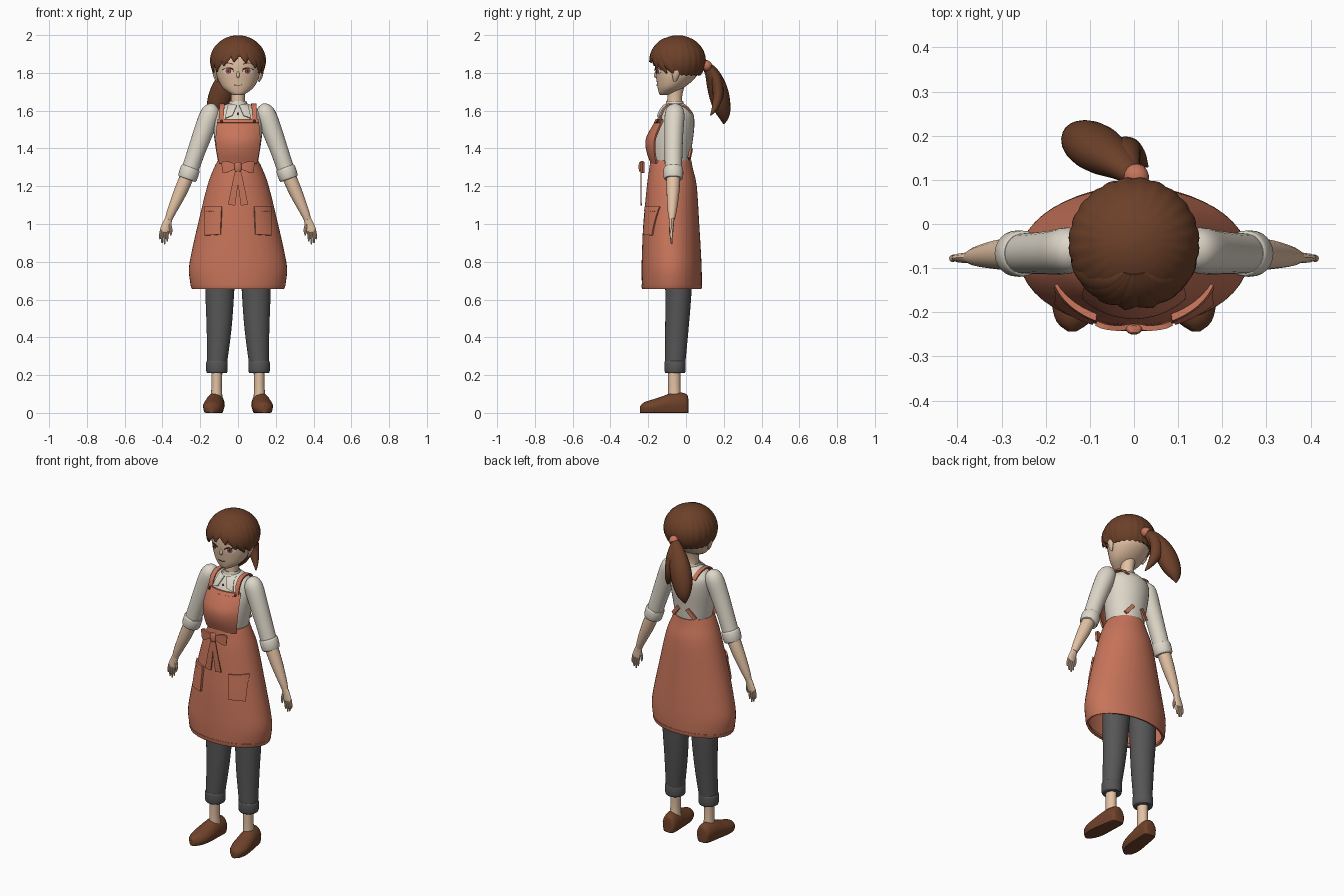
import bpy, bmesh, math
from mathutils import Vector

if "Cube" in bpy.data.objects:
    bpy.data.objects.remove(bpy.data.objects["Cube"])


def material(name, r, g, b):
    m = bpy.data.materials.new(name)
    lin = [(c / 255 / 12.92) if c < 11 else ((c / 255 + 0.055) / 1.055) ** 2.4 for c in (r, g, b)]
    m.diffuse_color = (*lin, 1)
    m.use_nodes = True
    m.node_tree.nodes["Principled BSDF"].inputs["Base Color"].default_value = m.diffuse_color
    return m


SKIN = material("skin", 228, 194, 164)
SHIRT = material("cream_cloth", 222, 215, 201)
APRON = material("terracotta_cloth", 199, 116, 90)
HAIR = material("brown_hair", 108, 64, 41)
PANTS = material("grey_cloth", 86, 86, 87)
SHOE = material("brown_leather", 112, 66, 42)
WHITE = material("eye_white", 238, 228, 220)
IRIS = material("iris_rose", 160, 88, 78)
DARK = material("dark_line", 70, 38, 28)


def add(name, rows, mat, closed=True, caps=(True, True), solid=0, mirror=False):
    """Skin a list of point rows, optionally closed, capped, thickened and mirrored."""
    bm = bmesh.new()
    grid = [[bm.verts.new(p) for p in row] for row in rows]
    n = len(grid[0])
    for a, b in zip(grid, grid[1:]):
        for i in range(n if closed else n - 1):
            j = (i + 1) % n
            bm.faces.new((a[i], a[j], b[j], b[i]))
    if closed and caps[0]:
        bm.faces.new(grid[0])
    if closed and caps[1]:
        bm.faces.new(grid[-1])
    bmesh.ops.remove_doubles(bm, verts=bm.verts, dist=1e-5)
    bmesh.ops.recalc_face_normals(bm, faces=bm.faces)
    if solid:
        bmesh.ops.solidify(bm, geom=bm.faces[:], thickness=solid)
        bmesh.ops.recalc_face_normals(bm, faces=bm.faces)
    me = bpy.data.meshes.new(name)
    bm.to_mesh(me)
    bm.free()
    me.materials.append(mat)
    ob = bpy.data.objects.new(name, me)
    bpy.context.collection.objects.link(ob)
    bpy.context.view_layer.objects.active = ob
    ob.select_set(True)
    bpy.ops.object.shade_smooth_by_angle(angle=math.radians(40))
    ob.select_set(False)
    if mirror:
        ob.modifiers.new("mirror", 'MIRROR').use_mirror_merge = False
    return ob


def smooth(pts, n=4):
    """Catmull-Rom resampling of tuples of any length."""
    out, last = [], len(pts) - 1
    for i in range(last):
        p0, p1, p2, p3 = pts[max(i - 1, 0)], pts[i], pts[i + 1], pts[min(i + 2, last)]
        for k in range(n):
            t = k / n
            out.append(tuple(b + 0.5 * t * (c - a + t * (2 * a - 5 * b + 4 * c - d + t * (3 * (b - c) + d - a)))
                             for a, b, c, d in zip(p0, p1, p2, p3)))
    return out + [tuple(pts[-1])]


def stack(name, rings, mat, segs=32, n=4, **kw):
    """Loft of level ellipses (z, cx, rx, cy, ry)."""
    rings = smooth(rings, n)
    angs = [2 * math.pi * i / segs for i in range(segs)]
    add(name, [[(cx + rx * math.cos(a), cy + ry * math.sin(a), z) for a in angs]
               for z, cx, rx, cy, ry in rings], mat, **kw)
    return rings


def tube(name, path, mat, segs=16, n=4, **kw):
    """Elliptical tube along (x, y, z, ra, rb)."""
    path = smooth(path, n)
    rows = []
    for i, (x, y, z, ra, rb) in enumerate(path):
        p, q = path[max(i - 1, 0)], path[min(i + 1, len(path) - 1)]
        t = (Vector(q[:3]) - Vector(p[:3])).normalized()
        a = t.cross(Vector((0, 1, 0))).normalized()
        b = a.cross(t)
        rows.append([Vector((x, y, z)) + a * ra * math.cos(w) + b * rb * math.sin(w)
                     for w in (2 * math.pi * k / segs for k in range(segs))])
    return add(name, rows, mat, **kw)


def front_of(rings):
    """Front surface y at (x, z) of a level-ellipse loft."""
    rings = sorted(rings)

    def f(x, z):
        for a, b in zip(rings, rings[1:]):
            if a[0] <= z <= b[0]:
                break
        t = min(1, max(0, (z - a[0]) / (b[0] - a[0])))
        _, cx, rx, cy, ry = [p + (q - p) * t for p, q in zip(a, b)]
        return cy - ry * math.sqrt(max(0.01, 1 - ((x - cx) / rx) ** 2))
    return f


def quad(a, b, c, d):
    """Bilinear (x, z) patch: a, b bottom and c, d top."""
    return lambda u, v: [(1 - v) * ((1 - u) * a[i] + u * b[i]) + v * ((1 - u) * c[i] + u * d[i]) for i in (0, 1)]


def oval(x, z, rx, rz):
    def f(u, v):
        u, v = 2 * u - 1, 2 * v - 1
        return x + rx * u * math.sqrt(1 - v * v / 2), z + rz * v * math.sqrt(1 - u * u / 2)
    return f


def patch(name, surf, shape, mat, off, solid=0.003, n=8, mirror=True):
    """Plate laid on a surface."""
    rows = []
    for j in range(n + 1):
        pts = [shape(i / n, j / n) for i in range(n + 1)]
        rows.append([(x, surf(x, z) - off, z) for x, z in pts])
    add(name, rows, mat, closed=False, solid=solid, mirror=mirror)


def ribbon(name, pts, d, mat, solid=0.008, mirror=True, n=4):
    """Flat band along (x, y, z, half width), spread along d."""
    d = Vector(d)
    add(name, [[Vector(p[:3]) - d * p[3], Vector(p[:3]) + d * p[3]] for p in smooth(pts, n)],
        mat, closed=False, solid=solid, mirror=mirror)


# legs, trouser cuffs, ankles
stack("trouser_leg", [(1.1, .08, .07, -.06, .075), (.85, .088, .08, -.045, .075), (.66, .096, .077, -.04, .07),
                      (.45, .1, .066, -.048, .062), (.24, .112, .051, -.058, .052)], PANTS, mirror=True)
stack("trouser_cuff", [(.275, .112, .052, -.058, .053), (.265, .112, .057, -.058, .056),
                       (.22, .112, .056, -.058, .055), (.21, .112, .05, -.058, .05)], PANTS, n=2, mirror=True)
stack("ankle", [(.24, .112, .03, -.062, .034), (.14, .113, .028, -.062, .032), (.06, .113, .032, -.06, .036)],
      SKIN, segs=16, mirror=True)

# shoes: flat-soled sections along y
rows = []
for y, w, h in smooth([(.012, .022, .075), (.004, .04, .098), (-.03, .048, .108), (-.08, .052, .104),
                       (-.13, .056, .086), (-.18, .054, .07), (-.222, .038, .056), (-.243, .01, .036)], 3):
    cx = .115 + .025 * max(0, -y) / .24
    rows.append([(cx + w * math.cos(a) * (1 if math.sin(a) > 0 else .92),
                  y, max(0, h * (.35 + .65 * math.sin(a)))) for a in (math.pi * k / 12 for k in range(24))])
add("shoe", rows, SHOE, mirror=True)

# skirt of the apron with open hem
skirt = stack("apron_skirt", [(1.335, 0, .108, -.08, .109), (1.29, 0, .13, -.079, .116), (1.2, 0, .163, -.075, .132),
                              (1.0, 0, .212, -.078, .148), (.85, 0, .246, -.077, .156), (.76, 0, .26, -.076, .159),
                              (.69, 0, .253, -.075, .159), (.66, 0, .245, -.075, .157)],
              APRON, segs=48, caps=(True, False))
stack("skirt_hem", [(.68, 0, .252, -.075, .161), (.67, 0, .25, -.075, .161), (.657, 0, .244, -.075, .157)],
      APRON, segs=48, n=1, caps=(False, False), solid=.014)
on_skirt = front_of(skirt)
patch("apron_pocket", on_skirt, quad((.094, .945), (.18, .94), (.088, 1.09), (.178, 1.09)), APRON, .013, .012)
patch("pocket_band", on_skirt, quad((.087, 1.068), (.18, 1.068), (.087, 1.092), (.18, 1.092)), APRON, .017, .008)

# shirt body, neck band, collar
torso = stack("shirt_body", [(1.30, 0, .1, -.075, .095), (1.40, 0, .118, -.075, .105), (1.5, 0, .13, -.065, .108),
                             (1.57, 0, .128, -.052, .094), (1.605, 0, .108, -.052, .076), (1.63, 0, .07, -.055, .054),
                             (1.64, 0, .042, -.058, .042)], SHIRT)
on_shirt = front_of(torso)
stack("neck_band", [(1.615, 0, .056, -.06, .052), (1.65, 0, .045, -.06, .045)], SHIRT, n=1, caps=(False, False),
      solid=.005)
patch("collar_flap", on_shirt, quad((.03, 1.575), (.07, 1.56), (.006, 1.63), (.052, 1.638)), SHIRT, .012, .006)
patch("shirt_button", on_shirt, oval(0, 1.585, .006, .006), DARK, .006, mirror=False)

# bib and straps
bib = smooth([(1.32, 0, .17, -.04, .147), (1.385, 0, .17, -.05, .16), (1.445, 0, .17, -.05, .164),
              (1.5, 0, .17, -.04, .15), (1.552, 0, .17, -.02, .137)])
on_bib = front_of(bib)


def bib_shape(u, v):
    return (2 * u - 1) * (.1 + .008 * v + .014 * math.sin(math.pi * v)), 1.32 + .232 * v


patch("apron_bib", on_bib, bib_shape, APRON, 0, .01, 16, False)
patch("bib_top_band", on_bib, quad((-.11, 1.537), (.11, 1.537), (-.109, 1.556), (.109, 1.556)), APRON, .004, .008,
      16, False)
ribbon("front_strap", [(.088, -.142, 1.54, .013), (.087, -.13, 1.59, .013), (.085, -.1, 1.628, .013),
                       (.083, -.05, 1.638, .013), (.078, .0, 1.622, .013), (.07, .03, 1.59, .013)], (1, 0, 0), APRON)
ribbon("back_strap_end", [(.03, .034, 1.40, .011), (.075, .022, 1.345, .011)], (.8, -.2, .6), APRON, .012)
patch("strap_button", on_bib, oval(.088, 1.546, .008, .008), DARK, .011)

# bow
ribbon("bow_loop", [(.0, -.236, 1.302, .01), (.03, -.242, 1.305, .02), (.065, -.238, 1.303, .031),
                    (.085, -.23, 1.297, .027)], (.12, 0, 1), APRON, .012)
ribbon("bow_tail", [(.004, -.24, 1.295, .008), (.016, -.242, 1.21, .015), (.034, -.24, 1.10, .019)], (1, 0, .15),
       APRON, .006)
tube("bow_knot", [(0, -.238, 1.328, .012, .008), (0, -.238, 1.32, .018, .012), (0, -.238, 1.285, .018, .012),
                  (0, -.238, 1.277, .012, .008)], APRON, n=2)

# arms
tube("sleeve", [(.118, -.058, 1.628, .012, .015), (.128, -.058, 1.615, .036, .038), (.148, -.06, 1.58, .052, .052),
                (.182, -.064, 1.49, .052, .05), (.222, -.066, 1.38, .047, .047), (.264, -.067, 1.255, .045, .045)],
     SHIRT, segs=24, mirror=True)
tube("sleeve_cuff", [(.25, -.067, 1.3, .046, .047), (.253, -.067, 1.291, .052, .052), (.267, -.067, 1.247, .051, .052),
                     (.27, -.067, 1.238, .045, .046)], SHIRT, segs=24, n=2, mirror=True)
tube("forearm", [(.262, -.067, 1.27, .037, .038), (.305, -.069, 1.17, .035, .034), (.35, -.073, 1.07, .025, .024),
                 (.368, -.075, 1.025, .019, .016)], SKIN, mirror=True)
tube("palm", [(.364, -.075, 1.035, .018, .015), (.375, -.076, 1.005, .023, .012), (.388, -.077, .965, .026, .011),
              (.39, -.077, .955, .022, .008)], SKIN, segs=12, mirror=True)
for i, (x0, x1, z1) in enumerate([(.37, .374, .908), (.383, .388, .893), (.396, .402, .9), (.406, .412, .92)]):
    tube(f"finger_{i + 1}", [(x0, -.077, .97, .007, .008), ((x0 + x1) / 2 + .003, -.078, .935, .007, .008),
                             (x1, -.076, z1, .004, .004)], SKIN, segs=8, n=3, mirror=True)
tube("thumb", [(.362, -.078, 1.0, .009, .009), (.355, -.082, .965, .008, .008), (.357, -.084, .94, .004, .004)],
     SKIN, segs=8, n=3, mirror=True)

# neck, head, ears, nose
stack("neck", [(1.6, 0, .04, -.058, .042), (1.67, 0, .036, -.06, .039), (1.74, 0, .042, -.05, .045)], SKIN, segs=20)
head = stack("head", [(1.682, 0, .016, -.118, .014), (1.69, 0, .04, -.108, .034), (1.72, 0, .08, -.082, .068),
                      (1.76, 0, .104, -.06, .096), (1.8, 0, .116, -.048, .113), (1.86, 0, .122, -.043, .12),
                      (1.92, 0, .104, -.043, .105), (1.965, 0, .04, -.043, .045)], SKIN)
on_face = front_of(head)
tube("ear", [(.112, -.055, 1.832, .006, .008), (.124, -.052, 1.815, .011, .02), (.121, -.055, 1.785, .01, .018),
             (.111, -.06, 1.755, .005, .007)], SKIN, segs=12, mirror=True)
tube("nose", [(0, -.158, 1.81, .004, .004), (0, -.163, 1.785, .009, .008), (0, -.156, 1.775, .004, .003)], SKIN, segs=10)

# painted face
patch("eye_white", on_face, oval(.053, 1.81, .028, .016), WHITE, .003, .002)
patch("iris", on_face, oval(.052, 1.81, .014, .015), IRIS, .005, .002)
patch("pupil", on_face, oval(.052, 1.81, .005, .007), DARK, .007, .002, 4)


def arc(x, z, w, h, bend):
    return lambda u, v: (x + w * (2 * u - 1), z + bend * (1 - (2 * u - 1) ** 2) + h * (v - .5) * (1.2 - u))


patch("upper_lash", on_face, arc(.054, 1.815, .031, .007, .011), DARK, .006, .002)
patch("eyebrow", on_face, arc(.055, 1.846, .028, .006, .006), HAIR, .004, .002)
patch("mouth", on_face, arc(0, 1.737, .02, .004, -.003), DARK, .004, .002, 8, False)

# hair cap: ridged dome with a rim that rises over the face
CY, CZ, RX, RZ = -.043, 1.865, .146, .134


def on_hair(off, phi, s):
    return (RX * s * math.sin(phi) * math.sin(off), CY - RX * s * math.sin(phi) * math.cos(off), CZ + RZ * s * math.cos(phi))


rows = []
for j in range(17):
    row = []
    for i in range(96):
        off = 2 * math.pi * i / 96
        rim = 1.35 + .8 * min(1, .85 * (1 - math.cos(off))) + .06 * abs(math.sin(12 * off))
        phi = .03 + (rim - .03) * j / 16
        row.append(on_hair(off, phi, 1 + .022 * abs(math.sin(12 * off)) * math.sin(phi) ** 3))
    rows.append(row)
add("hair_cap", rows, HAIR, caps=(True, False), solid=.012)

# fringe locks swept from the crown: start angle, tip angle, tip polar angle, half width
for k, (a0, a1, tip, w) in enumerate([(-16, -82, 2.12, .27), (-12, -57, 2.02, .29), (-8, -32, 1.78, .26),
                                      (-1, -8, 1.62, .24), (5, 17, 1.66, .24), (9, 41, 1.86, .28),
                                      (13, 62, 2.1, .28), (16, 84, 2.2, .26)]):
    rows = []
    for j in range(13):
        t = j / 12
        half = w * math.sin(math.pi * (.1 + .9 * t ** 1.15)) ** .8 + .004
        mid = math.radians(a0 + (a1 - a0) * t ** .9)
        rows.append([on_hair(mid + half * v, .5 + (tip - .5) * t, 1 + .05 * (1 - v * v) * (.4 + .6 * t))
                     for v in (-1, -.66, -.33, 0, .33, .66, 1)])
    add(f"fringe_lock_{k + 1}", rows, HAIR, closed=False, solid=.008)

# ponytail and its tie
tube("hair_tie", [(.012, .09, 1.85, .02, .02), (.008, .1, 1.843, .028, .028), (0, .116, 1.833, .028, .028),
                  (-.004, .124, 1.828, .02, .02)], APRON, n=2)
tube("ponytail", [(.005, .1, 1.842, .018, .018), (-.03, .135, 1.8, .045, .036), (-.075, .165, 1.72, .062, .052),
                  (-.105, .185, 1.64, .06, .05), (-.125, .2, 1.575, .038, .032), (-.135, .2, 1.53, .004, .004)],
     HAIR, segs=20)
tube("ponytail_strand", [(.0, .11, 1.84, .014, .014), (-.02, .155, 1.78, .035, .028), (-.018, .17, 1.69, .036, .028),
                         (.008, .155, 1.62, .02, .018), (.03, .13, 1.575, .003, .003)], HAIR)
